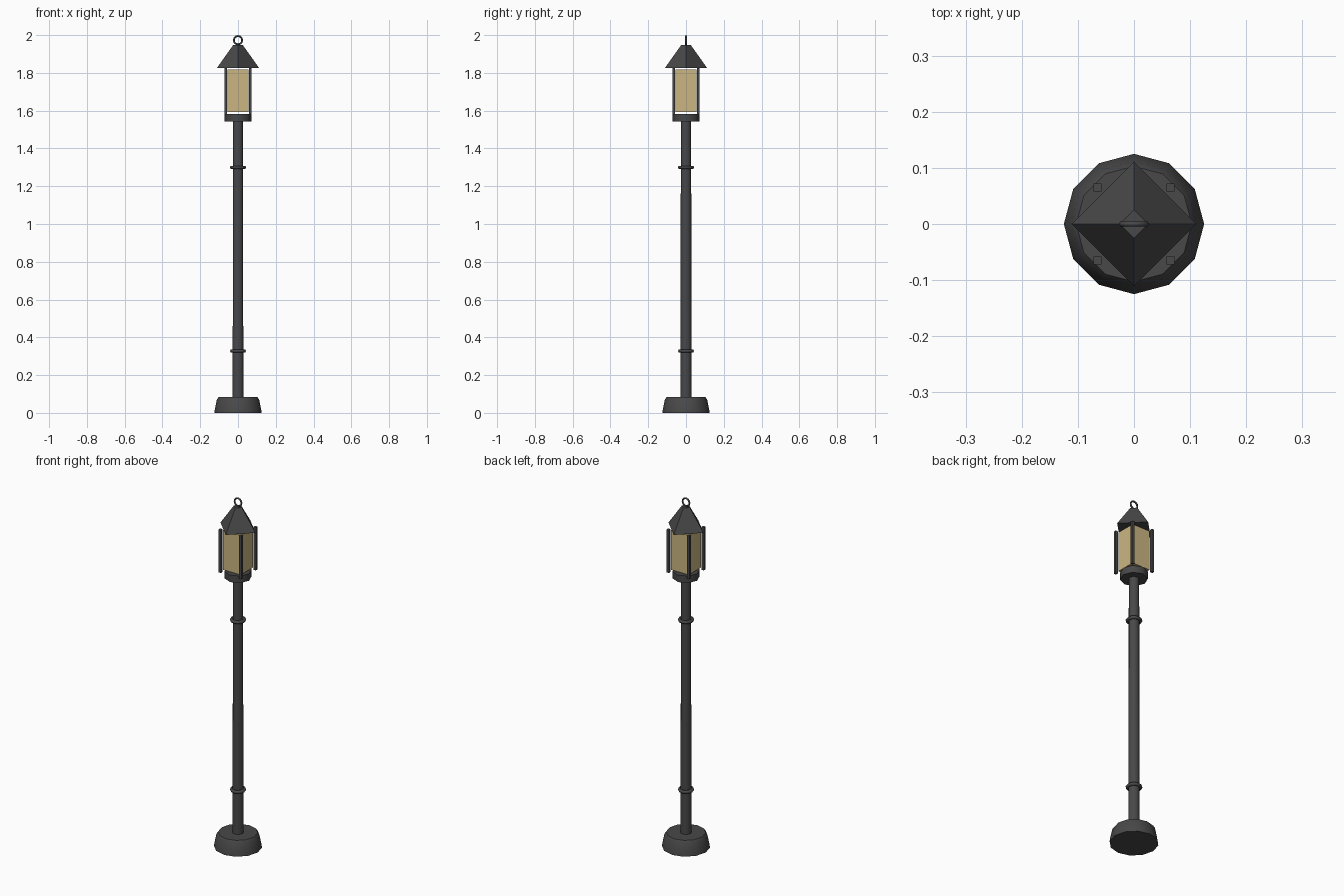
import bpy, bmesh, math
from mathutils import Matrix

cube = bpy.data.objects.get("Cube")
if cube:
    bpy.data.objects.remove(cube, do_unlink=True)


def make_material(name, colour, roughness):
    mat = bpy.data.materials.new(name)
    mat.use_nodes = True
    mat.diffuse_color = colour
    shader = mat.node_tree.nodes["Principled BSDF"]
    shader.inputs["Base Color"].default_value = colour
    shader.inputs["Roughness"].default_value = roughness
    return mat


iron = make_material("dark iron", (0.065, 0.065, 0.065, 1), 0.6)
glass = make_material("amber glass", (0.60, 0.47, 0.22, 1), 0.5)


def finish(obj, name, mat, smooth=None):
    obj.name = name
    obj.data.name = name
    obj.data.materials.append(mat)
    if smooth:
        bpy.ops.object.select_all(action="DESELECT")
        obj.select_set(True)
        bpy.context.view_layer.objects.active = obj
        bpy.ops.object.shade_smooth_by_angle(angle=math.radians(smooth))
    return obj


def lathe(name, profile, sides, mat, smooth=None, turn=0.0):
    """Closed solid turned around z from (radius, height) pairs."""
    bm = bmesh.new()
    rings = []
    for r, z in profile:
        angles = [turn + math.tau * i / sides for i in range(sides)]
        rings.append([bm.verts.new((r * math.cos(a), r * math.sin(a), z)) for a in angles])
    for low, high in zip(rings, rings[1:]):
        for i in range(sides):
            j = (i + 1) % sides
            bm.faces.new((low[i], low[j], high[j], high[i]))
    bm.faces.new(rings[0][::-1])
    bm.faces.new(rings[-1])
    mesh = bpy.data.meshes.new(name)
    bm.to_mesh(mesh)
    bm.free()
    obj = bpy.data.objects.new(name, mesh)
    bpy.context.collection.objects.link(obj)
    return finish(obj, name, mat, smooth)


def torus(name, z, major, minor, segments, minor_segments, tilt=0.0):
    bpy.ops.mesh.primitive_torus_add(
        major_radius=major, minor_radius=minor, major_segments=segments,
        minor_segments=minor_segments, location=(0, 0, z), rotation=(tilt, 0, 0))
    return finish(bpy.context.object, name, iron, 65)


# Foot and post
lathe("foot", [(0.125, 0), (0.123, 0.015), (0.112, 0.07), (0.103, 0.083)], 12, iron, 50)
lathe("post", [(0.03, 0.08), (0.027, 1.55)], 10, iron, 50, turn=math.pi / 2)

# Collars around the post
for name, height in (("lower_collar", 0.328), ("upper_collar", 1.30)):
    torus(name, height, 0.034, 0.009, 12, 6)

# Lantern: tray, glass box, corner bars
lathe("lantern_tray", [(0.071, 1.542), (0.071, 1.582)], 8, iron, 50)
half_glass = 0.056
lathe("lantern_glass", [(half_glass * math.sqrt(2), 1.592), (half_glass * math.sqrt(2), 1.818)],
      4, glass, turn=math.pi / 4)

bm = bmesh.new()
for sx in (-1, 1):
    for sy in (-1, 1):
        place = Matrix.Translation((sx * 0.065, sy * 0.065, 1.702))
        bmesh.ops.create_cube(bm, size=1, matrix=place @ Matrix.Diagonal((0.015, 0.015, 0.246, 1)))
mesh = bpy.data.meshes.new("lantern_corner_bars")
bm.to_mesh(mesh)
bm.free()
bars = bpy.data.objects.new("lantern_corner_bars", mesh)
bpy.context.collection.objects.link(bars)
finish(bars, "lantern_corner_bars", iron)

# Roof with its hanging ring
lathe("roof", [(0.111, 1.827), (0.025, 1.948)], 4, iron)
torus("hanging_ring", 1.973, 0.022, 0.005, 12, 6, tilt=math.pi / 2)
